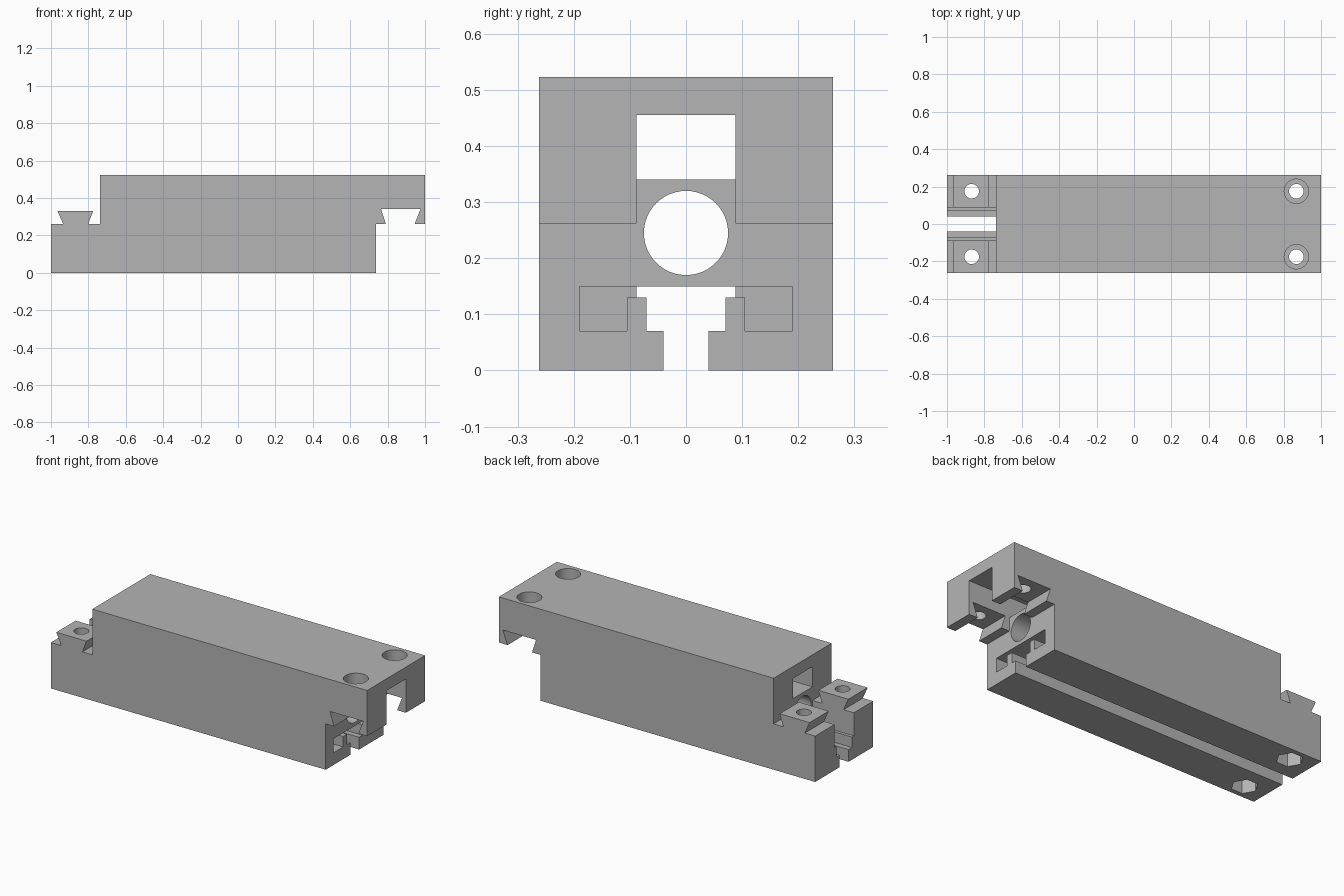
import bpy, bmesh, math
from mathutils import Matrix

cube = bpy.data.objects.get("Cube")
if cube:
    bpy.data.objects.remove(cube, do_unlink=True)

HALF_W, HEIGHT, MID, STEP = 0.262, 0.523, 0.262, 0.738
HOLE_X, HOLE_Y = 0.868, 0.175

grey = bpy.data.materials.new("plain_grey")
grey.use_nodes = True
colour = (0.46, 0.46, 0.46, 1)
grey.diffuse_color = colour
grey.node_tree.nodes["Principled BSDF"].inputs["Base Color"].default_value = colour


def add_object(name, bm):
    bmesh.ops.recalc_face_normals(bm, faces=bm.faces)
    mesh = bpy.data.meshes.new(name)
    bm.to_mesh(mesh)
    bm.free()
    mesh.materials.append(grey)
    obj = bpy.data.objects.new(name, mesh)
    bpy.context.collection.objects.link(obj)
    return obj


def prism(name, profile, axis, start, end):
    """Extrude a profile along x (points are y, z) or y (points are x, z)."""
    bm = bmesh.new()
    if axis == "x":
        verts = [bm.verts.new((start, a, b)) for a, b in profile]
        move = (end - start, 0, 0)
    else:
        verts = [bm.verts.new((a, start, b)) for a, b in profile]
        move = (0, end - start, 0)
    face = bm.faces.new(verts)
    out = bmesh.ops.extrude_face_region(bm, geom=[face], use_keep_orig=True)
    moved = [g for g in out["geom"] if isinstance(g, bmesh.types.BMVert)]
    bmesh.ops.translate(bm, verts=moved, vec=move)
    return add_object(name, bm)


def cylinder(name, radius, centre, depth, sides=48, along_x=False):
    bm = bmesh.new()
    matrix = Matrix.Translation(centre)
    if along_x:
        matrix = matrix @ Matrix.Rotation(math.pi / 2, 4, "Y")
    bmesh.ops.create_cone(bm, cap_ends=True, segments=sides, radius1=radius,
                          radius2=radius, depth=depth, matrix=matrix)
    # Put a corner of hexagons on the x axis
    return add_object(name, bm)


def cut(target, cutter):
    cutter.hide_render = True
    mod = target.modifiers.new("cut", "BOOLEAN")
    mod.operation = "DIFFERENCE"
    mod.solver = "EXACT"
    mod.object = cutter
    bpy.ops.object.select_all(action="DESELECT")
    bpy.context.view_layer.objects.active = target
    target.select_set(True)
    bpy.ops.object.modifier_apply(modifier=mod.name)
    bpy.data.objects.remove(cutter, do_unlink=True)


# Beam outline with a dovetail tongue at one end and its socket at the other
outline = [(-1, 0), (STEP, 0), (STEP, MID),
           (0.79, MID), (0.765, 0.34), (0.975, 0.34), (0.945, MID),
           (1, MID), (1, HEIGHT), (-STEP, HEIGHT), (-STEP, MID),
           (-0.80, MID), (-0.775, 0.33), (-0.965, 0.33), (-0.935, MID), (-1, MID)]
beam = prism("dovetail_beam", outline, "y", -HALF_W, HALF_W)

# Upper channel, dropping down past the web at both ends
channel = [(STEP, 0.2), (1.1, 0.2), (1.1, 0.455), (-1.1, 0.455),
           (-1.1, 0.14), (-STEP, 0.14), (-STEP, 0.34), (STEP, 0.34)]
cut(beam, prism("channel_cutter", channel, "y", -0.088, 0.088))

# Stepped slot along the underside
half_slot = [(0.04, -0.1), (0.04, 0.07), (0.07, 0.07),
             (0.07, 0.13), (0.088, 0.13), (0.088, 0.15)]
slot = half_slot + [(-y, z) for y, z in reversed(half_slot)]
cut(beam, prism("slot_cutter", slot, "x", -1.1, 1.1))

# Side pockets behind the slot lips
pocket = [(0.08, 0.13), (0.105, 0.13), (0.105, 0.07),
          (0.19, 0.07), (0.19, 0.15), (0.08, 0.15)]
for side in (-1, 1):
    points = [(side * y, z) for y, z in pocket]
    cut(beam, prism("pocket_cutter", points, "x", -STEP, 1.1))

# Round bore through the web
cut(beam, cylinder("bore_cutter", 0.075, (0, 0, 0.245), 2.2, along_x=True))

# Bolt holes, with counterbores above the socket and nut traps below the tongue
for side in (-1, 1):
    y = side * HOLE_Y
    for x in (-HOLE_X, HOLE_X):
        cut(beam, cylinder("bolt_hole_cutter", 0.039, (x, y, 0.3), 0.8))
    cut(beam, cylinder("counterbore_cutter", 0.065, (HOLE_X, y, 0.52), 0.2))
    nut = cylinder("nut_cutter", 0.07, (0, 0, 0), 0.2, sides=6)
    nut.data.transform(Matrix.Translation((-HOLE_X, y, 0)) @ Matrix.Rotation(math.pi / 2, 4, "Z")
                       if abs(nut.data.vertices[0].co.x) < 0.01
                       else Matrix.Translation((-HOLE_X, y, 0)))
    cut(beam, nut)

bpy.ops.object.shade_smooth_by_angle(angle=math.radians(25))
